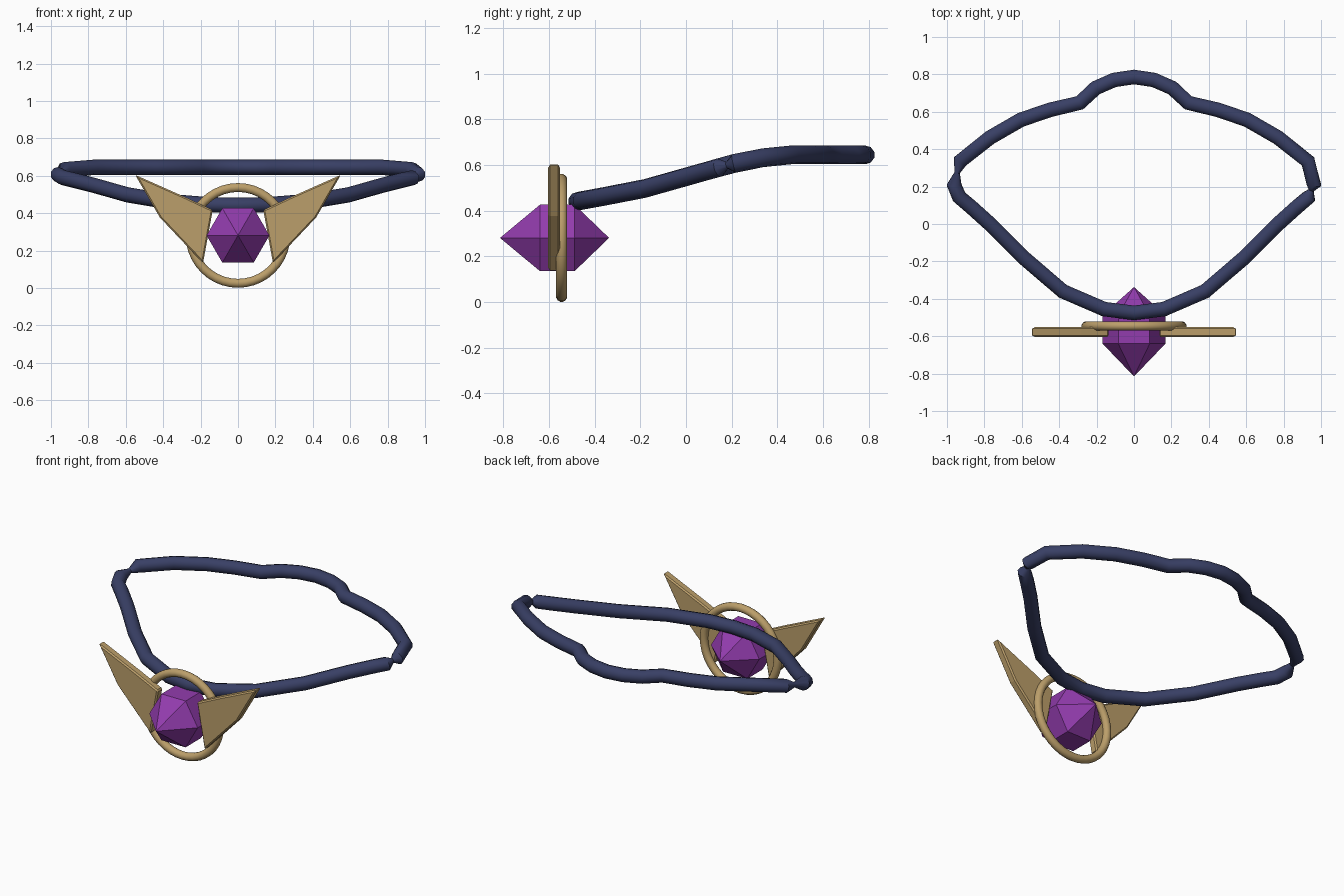
import bpy, bmesh, math
from mathutils import Vector

if "Cube" in bpy.data.objects:
    bpy.data.objects.remove(bpy.data.objects["Cube"])


def material(name, rgb):
    m = bpy.data.materials.new(name)
    m.diffuse_color = (*rgb, 1)
    m.use_nodes = True
    m.node_tree.nodes["Principled BSDF"].inputs["Base Color"].default_value = m.diffuse_color
    return m


NAVY = material("navy cord", (0.040, 0.050, 0.130))
GOLD = material("gold", (0.50, 0.345, 0.145))
PURPLE = material("purple gem", (0.29, 0.045, 0.42))


def make(name, verts, faces, mat, smooth=None):
    me = bpy.data.meshes.new(name)
    bm = bmesh.new()
    vs = [bm.verts.new(v) for v in verts]
    for f in faces:
        bm.faces.new([vs[i] for i in f])
    bmesh.ops.recalc_face_normals(bm, faces=bm.faces)
    bm.to_mesh(me)
    bm.free()
    me.materials.append(mat)
    ob = bpy.data.objects.new(name, me)
    bpy.context.collection.objects.link(ob)
    if smooth:
        bpy.ops.object.select_all(action='DESELECT')
        ob.select_set(True)
        bpy.context.view_layer.objects.active = ob
        bpy.ops.object.shade_smooth_by_angle(angle=math.radians(smooth))
    return ob


def closed_tube(name, path, sides, mat, up, smooth):
    """Sweep a round section along a closed path of (point, radius)."""
    n = len(path)
    verts, faces = [], []
    for i, (p, r) in enumerate(path):
        before = (p - path[i - 1][0]).normalized()
        after = (path[(i + 1) % n][0] - p).normalized()
        t = (before + after).normalized()
        a = up.cross(t).normalized()
        b = t.cross(a)
        for k in range(sides):
            w = 2 * math.pi * (k + 0.5) / sides
            verts.append(p + (a * math.cos(w) + b * math.sin(w)) * r)
    for i in range(n):
        j = (i + 1) % n
        for k in range(sides):
            m = (k + 1) % sides
            faces.append((i * sides + k, i * sides + m, j * sides + m, j * sides + k))
    return make(name, verts, faces, mat, smooth)


# Neck cord: rises from the pendant to a level back loop
def cord_z(y):
    steps = [(-0.5, 0.437), (-0.2, 0.492), (0.2, 0.605), (0.4, 0.645), (0.9, 0.645)]
    for (y0, z0), (y1, z1) in zip(steps, steps[1:]):
        if y <= y1:
            return z0 + (z1 - z0) * (y - y0) / (y1 - y0)
    return 0.645


R = 0.041
front = [(0, -.475), (.16, -.455), (.38, -.36), (.59, -.18), (.77, .0), (.87, .09), (.935, .145)]
side = (.962, .21)
back = [(.93, .335), (.77, .462), (.605, .557), (.45, .61), (.29, .648),
        (.205, .727), (.107, .77), (0, .786)]
right = [(x, y, R) for x, y in front] + [(.947, .18, .015), (*side, R)]
right += [(x, y, R) for x, y in back]
left = [(x, y, R) for x, y in front[1:]] + [(*side, R), (.945, .275, .015)]
left += [(x, y, R) for x, y in back[:-1]]
loop = right + [(-x, y, r) for x, y, r in reversed(left)]
closed_tube("neck_cord", [(Vector((x, y, cord_z(y))), r) for x, y, r in loop],
            10, NAVY, Vector((0, 0, 1)), 40)

# Ring around the gem
CZ = 0.281
ring = [(Vector((0.256 * math.cos(a), -0.545, CZ + 0.256 * math.sin(a))), 0.0245)
        for a in (2 * math.pi * i / 40 for i in range(40))]
closed_tube("pendant_ring", ring, 12, GOLD, Vector((0, 1, 0)), 60)

# Six-sided double-pointed gem
verts = [(0, -0.815, CZ), (0, -0.337, CZ)]
for y in (-0.64, -0.488):
    verts += [(0.168 * math.cos(i * math.pi / 3), y, CZ + 0.168 * math.sin(i * math.pi / 3))
              for i in range(6)]
faces = []
for i in range(6):
    j = (i + 1) % 6
    faces += [(0, 2 + i, 2 + j), (2 + i, 8 + i, 8 + j, 2 + j), (1, 8 + j, 8 + i)]
make("gem", verts, faces, PURPLE)

# Pair of flat wings with narrow bevels
outline = [(.55, .605), (.28, .485), (.135, .417), (.187, .133), (.418, .377)]
n = len(outline)
for label, s in (("left", -1), ("right", 1)):
    verts = [(s * x, y, z) for y in (-0.604, -0.552) for x, z in outline]
    faces = [tuple(range(n)), tuple(range(n, 2 * n))]
    faces += [(i, (i + 1) % n, n + (i + 1) % n, n + i) for i in range(n)]
    wing = make(label + "_wing", verts, faces, GOLD)
    bevel = wing.modifiers.new("edge_bevel", 'BEVEL')
    bevel.width = 0.008
    bevel.segments = 1
